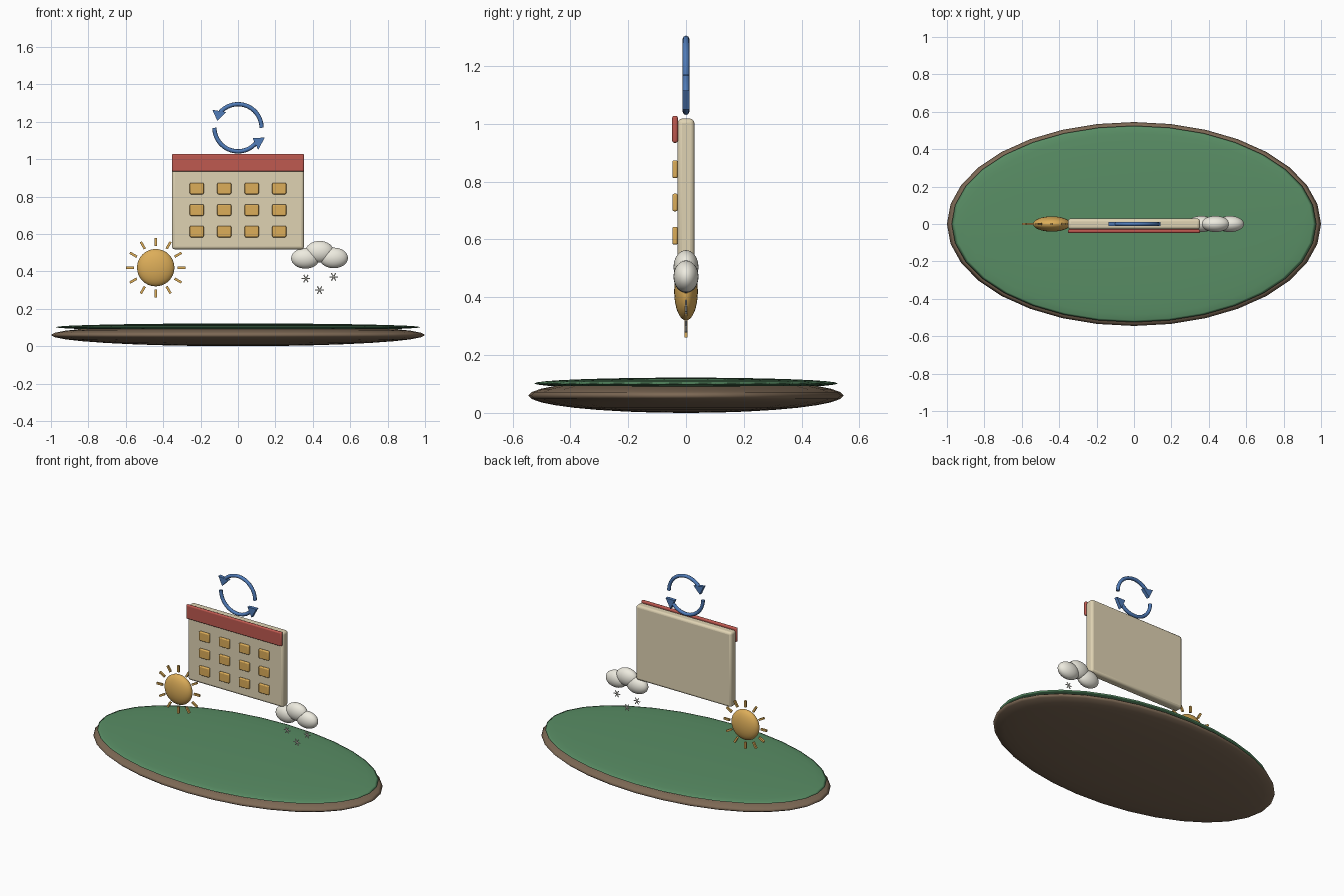
import bpy, math
from math import cos, sin, radians, pi
from mathutils import Vector

if "Cube" in bpy.data.objects:
    bpy.data.objects.remove(bpy.data.objects["Cube"])


def material(name, rgb):
    m = bpy.data.materials.new(name)
    m.diffuse_color = (*rgb, 1)
    m.use_nodes = True
    m.node_tree.nodes["Principled BSDF"].inputs["Base Color"].default_value = m.diffuse_color
    return m


BROWN = material("earth", (0.205, 0.14, 0.09))
GREEN = material("grass", (0.10, 0.27, 0.13))
CREAM = material("cream", (0.74, 0.65, 0.45))
RED = material("red", (0.52, 0.10, 0.08))
GOLD = material("gold", (0.72, 0.42, 0.10))
BLUE = material("blue", (0.08, 0.20, 0.48))
WHITE = material("white", (0.85, 0.83, 0.74))


def finish(name, mat, angle=40):
    o = bpy.context.object
    o.name = name
    o.data.materials.append(mat)
    bpy.ops.object.shade_smooth_by_angle(angle=radians(angle))
    return o


def ellipsoid(name, loc, radii, mat, segments=32, rings=16):
    bpy.ops.mesh.primitive_uv_sphere_add(segments=segments, ring_count=rings, location=loc)
    bpy.context.object.scale = radii
    bpy.ops.object.transform_apply(location=False, rotation=False)
    return finish(name, mat, 180)


def block(name, loc, size, bevel, mat, turn=0):
    bpy.ops.mesh.primitive_cube_add(size=1, location=loc, rotation=(0, turn, 0))
    o = bpy.context.object
    o.scale = size
    bpy.ops.object.transform_apply(location=False, rotation=False)
    if bevel:
        b = o.modifiers.new("bevel", 'BEVEL')
        b.width, b.segments = bevel, 3
    return finish(name, mat)


def rod(name, a, b, r, mat):
    a, b = Vector(a), Vector(b)
    d = b - a
    bpy.ops.mesh.primitive_cylinder_add(vertices=8, radius=r, depth=d.length, location=(a + b) / 2,
                                        rotation=d.to_track_quat('Z', 'Y').to_euler())
    return finish(name, mat)


# Ground disc: two flattened ellipsoids
ellipsoid("earth_base", (0, 0, 0.06), (1, 0.545, 0.06), BROWN)
ellipsoid("grass_top", (0, 0, 0.102), (0.975, 0.525, 0.02), GREEN)

# Calendar page, header and day tiles
block("calendar_page", (0, 0, 0.768), (0.706, 0.058, 0.5), 0.015, CREAM)
block("calendar_header", (0, -0.038, 0.981), (0.706, 0.02, 0.094), 0.008, RED)
for row in range(3):
    for col in range(4):
        block(f"day_tile_{row}_{col}", ((col - 1.5) * 0.147, -0.038, 0.843 - row * 0.115),
              (0.075, 0.018, 0.061), 0.006, GOLD)

# Sun with twelve rays
sx, sz = -0.44, 0.42
ellipsoid("sun", (sx, 0, sz), (0.1, 0.041, 0.1), GOLD)
for i in range(12):
    a = i * pi / 6
    block(f"sun_ray_{i}", (sx + 0.138 * cos(a), 0, sz + 0.138 * sin(a)),
          (0.043, 0.012, 0.013), 0, GOLD, -a)

# Cloud puffs
for name, x, z, rz in (("left", 0.36, 0.47, 0.055), ("middle", 0.436, 0.505, 0.058),
                       ("right", 0.512, 0.472, 0.055)):
    ellipsoid(f"cloud_{name}", (x, 0, z), (0.076, 0.043, rz), WHITE)

# Snowflakes: three crossed rods each
for n, (x, z) in enumerate(((0.363, 0.362), (0.436, 0.3), (0.511, 0.371))):
    for k in range(3):
        a = k * pi / 3
        dx, dz = 0.023 * cos(a), 0.023 * sin(a)
        rod(f"snowflake_{n}_{k}", (x - dx, 0, z - dz), (x + dx, 0, z + dz), 0.003, WHITE)


# Circular arrows above the calendar: tube arc plus flat head
def arrow(name, start, end, head):
    R, cz = 0.126, 1.168
    cu = bpy.data.curves.new(name + "_arc", 'CURVE')
    cu.dimensions = '3D'
    cu.bevel_depth, cu.bevel_resolution, cu.use_fill_caps = 0.0115, 2, True
    sp = cu.splines.new('POLY')
    sp.points.add(24)
    for i, p in enumerate(sp.points):
        a = radians(start + (end - start) * i / 24)
        p.co = (R * cos(a), 0, cz + R * sin(a), 1)
    o = bpy.data.objects.new(name + "_arc", cu)
    bpy.context.collection.objects.link(o)
    cu.materials.append(BLUE)
    t = 0.0115
    verts = [(x, y, z) for y in (-t, t) for x, z in head]
    me = bpy.data.meshes.new(name + "_head")
    me.from_pydata(verts, [], [(0, 1, 2), (5, 4, 3), (0, 3, 4, 1), (1, 4, 5, 2), (2, 5, 3, 0)])
    me.materials.append(BLUE)
    bpy.context.collection.objects.link(bpy.data.objects.new(name + "_head", me))


arrow("upper_arrow", 0, 140, [(-0.137, 1.264), (-0.110, 1.204), (-0.064, 1.252)])
arrow("lower_arrow", 180, 320, [(0.143, 1.115), (0.078, 1.114), (0.108, 1.05)])
